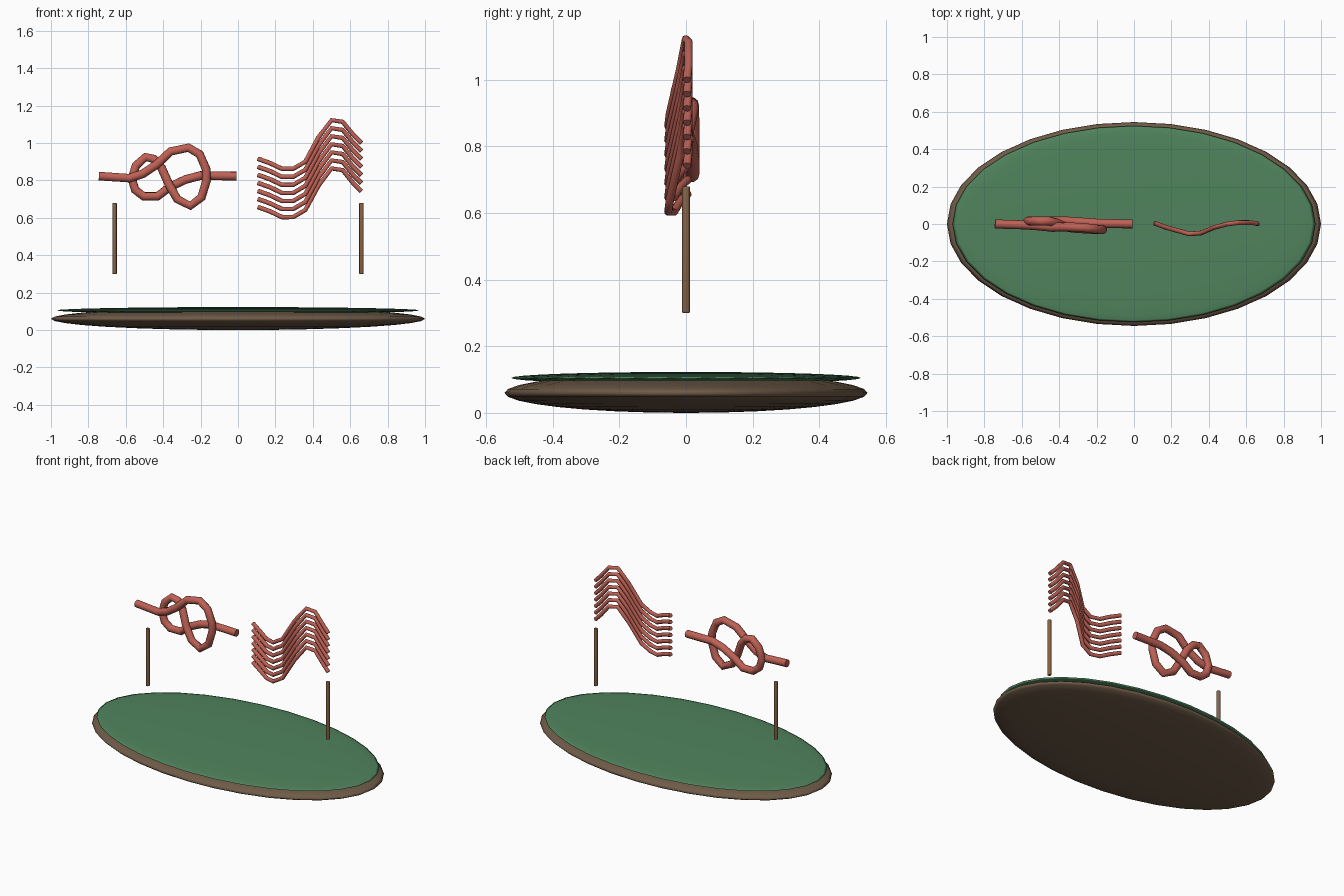
import bpy
import math

if "Cube" in bpy.data.objects:
    bpy.data.objects.remove(bpy.data.objects["Cube"])


def material(name, rgb):
    m = bpy.data.materials.new(name)
    m.diffuse_color = (*rgb, 1)
    m.use_nodes = True
    m.node_tree.nodes["Principled BSDF"].inputs["Base Color"].default_value = m.diffuse_color
    return m


RED = material("rope_red", (0.52, 0.12, 0.09))
GREEN = material("felt_green", (0.08, 0.23, 0.11))
BROWN = material("base_brown", (0.16, 0.105, 0.065))
WOOD = material("post_wood", (0.24, 0.125, 0.06))


def disc(name, half, z, mat):
    bpy.ops.mesh.primitive_uv_sphere_add(segments=32, ring_count=16, radius=1, location=(0, 0, z))
    o = bpy.context.object
    o.name = name
    o.scale = half
    bpy.ops.object.transform_apply(location=False, rotation=False, scale=True)
    bpy.ops.object.shade_smooth()
    o.data.materials.append(mat)


def tube(name, points, radius, mat):
    cu = bpy.data.curves.new(name, 'CURVE')
    cu.dimensions = '3D'
    cu.bevel_depth = radius
    cu.bevel_resolution = 3
    cu.use_fill_caps = True
    sp = cu.splines.new('POLY')
    sp.points.add(len(points) - 1)
    for p, co in zip(sp.points, points):
        p.co = (*co, 1)
    o = bpy.data.objects.new(name, cu)
    bpy.context.collection.objects.link(o)
    bpy.ops.object.select_all(action='DESELECT')
    o.select_set(True)
    bpy.context.view_layer.objects.active = o
    bpy.ops.object.convert(target='MESH')
    o = bpy.context.object
    o.name = name
    o.data.materials.clear()
    o.data.materials.append(mat)
    bpy.ops.object.shade_smooth_by_angle(angle=math.radians(50))


# Lens-shaped oval base with a thinner green top
disc("base", (1.0, 0.545, 0.06), 0.06, BROWN)
disc("green_top", (0.97, 0.525, 0.018), 0.105, GREEN)

# Two floating posts with softened ends
for side, x in (("left", -0.66), ("right", 0.66)):
    bpy.ops.mesh.primitive_cylinder_add(vertices=12, radius=0.0125, depth=0.38, location=(x, 0, 0.49))
    post = bpy.context.object
    post.name = side + "_post"
    post.data.materials.append(WOOD)
    b = post.modifiers.new("soft_ends", 'BEVEL')
    b.width = 0.004
    b.segments = 2
    b.limit_method = 'ANGLE'
    bpy.ops.object.shade_smooth_by_angle(angle=math.radians(40))

# Figure-eight knot: lead in, right loop, diagonal, left loop, lead out
knot = [
    (-.743, 0, .823), (-.58, -.005, .812), (-.51, -.01, .835), (-.435, -.018, .885),
    (-.36, -.015, .955), (-.265, -.02, .975), (-.205, -.027, .94), (-.17, -.03, .86),
    (-.168, -.03, .80), (-.195, -.03, .71), (-.255, -.027, .664), (-.325, -.022, .70),
    (-.37, -.015, .78), (-.41, .005, .87), (-.45, .015, .915), (-.495, .015, .925),
    (-.545, .016, .88), (-.568, .016, .81), (-.55, .016, .75), (-.505, .016, .715),
    (-.43, .016, .715), (-.365, .016, .765), (-.28, .01, .805), (-.20, .004, .826),
    (-.008, 0, .823)]
tube("knot_rope", knot, 0.024, RED)

# Seven parallel wavy strands
wave = [(.108, .005, .915), (.17, -.018, .893), (.235, -.036, .862), (.295, -.053, .862),
        (.36, -.048, .90), (.43, -.018, 1.03), (.50, .0, 1.122), (.56, .008, 1.113),
        (.615, .008, 1.045), (.66, .003, 1.0)]
for i in range(7):
    tube(f"wave_strand_{i + 1}", [(x, y, z - i * 0.043) for x, y, z in wave], 0.0125, RED)
